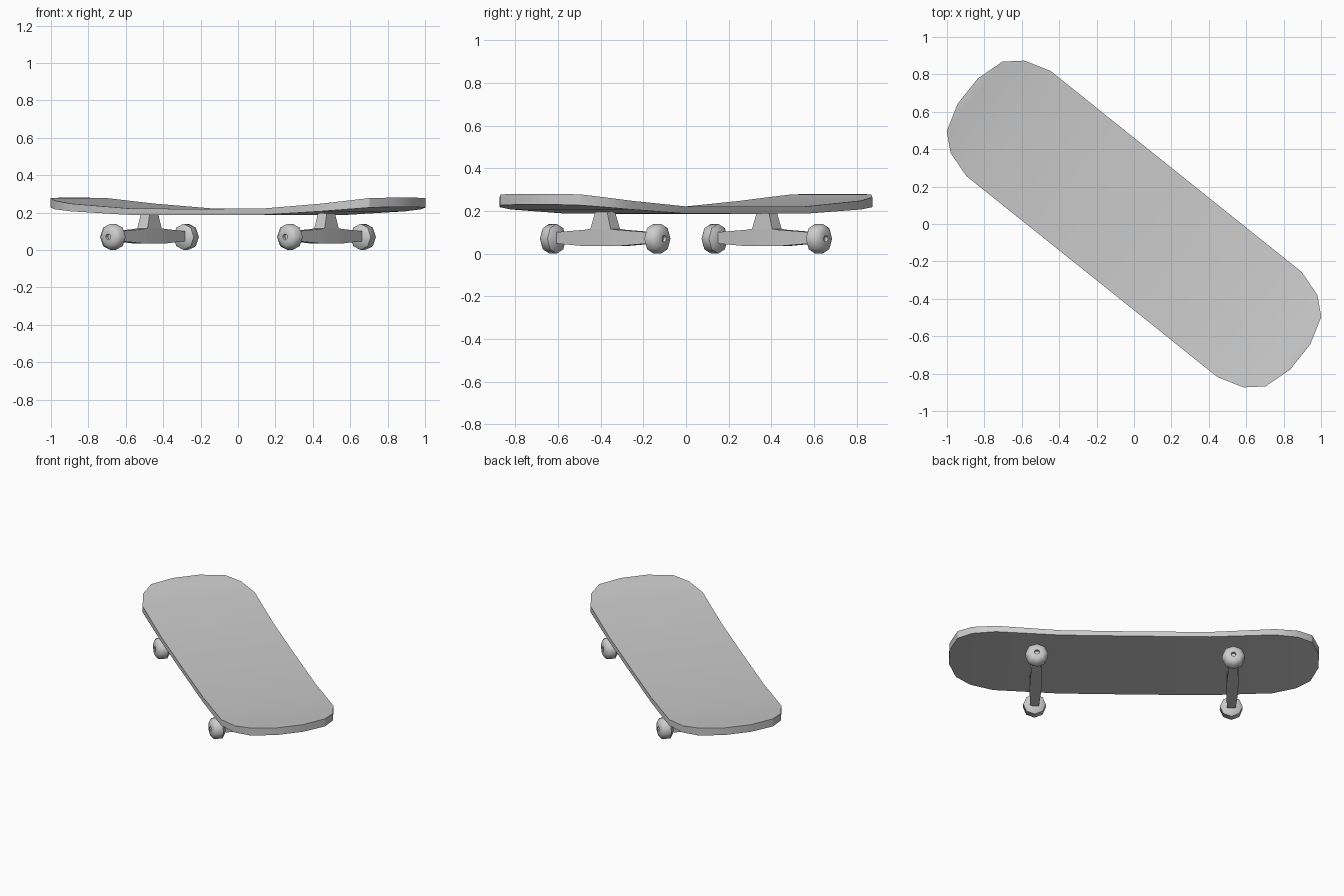
import bpy, bmesh, math
from mathutils import Matrix

if "Cube" in bpy.data.objects:
    bpy.data.objects.remove(bpy.data.objects["Cube"])

# Board axis runs diagonally: local x = along the deck, local y = across it
TURN = math.atan2(-0.625, 0.781)


def finish(bm, name, place, angle):
    """Turn a bmesh into a named, shaded object placed in the board frame."""
    bmesh.ops.recalc_face_normals(bm, faces=bm.faces)
    mesh = bpy.data.meshes.new(name)
    bm.to_mesh(mesh)
    bm.free()
    ob = bpy.data.objects.new(name, mesh)
    bpy.context.collection.objects.link(ob)
    ob.matrix_world = Matrix.Rotation(TURN, 4, 'Z') @ place
    bpy.ops.object.select_all(action='DESELECT')
    ob.select_set(True)
    bpy.context.view_layer.objects.active = ob
    bpy.ops.object.shade_smooth_by_angle(angle=math.radians(angle))
    return ob


def loft(sections):
    """Skin a list of equal-length closed sections and cap both ends."""
    bm = bmesh.new()
    rings = [[bm.verts.new(p) for p in s] for s in sections]
    n = len(rings[0])
    for a, b in zip(rings, rings[1:]):
        for i in range(n):
            j = (i + 1) % n
            bm.faces.new((a[i], a[j], b[j], b[i]))
    bm.faces.new(rings[0])
    bm.faces.new(rings[-1])
    return bm


# Deck: stations of (distance, half width, bottom z, top z), mirrored end to end
half = [(0.10, 0.36, 0.187, 0.22), (0.46, 0.36, 0.188, 0.222),
        (0.86, 0.36, 0.207, 0.248), (1.003, 0.316, 0.218, 0.264),
        (1.092, 0.238, 0.227, 0.278), (1.138, 0.085, 0.231, 0.28)]
stations = [(-u, w, b, t) for u, w, b, t in reversed(half)] + half
finish(loft([[(u, -w, b), (u, w, b), (u, w, t), (u, -w, t)]
             for u, w, b, t in stations]), "deck", Matrix(), 30)


def make_hanger(name, place):
    # Axle beam: (across, half depth, bottom z, top z)
    side = [(0.07, 0.036, 0.035, 0.115), (0.095, 0.035, 0.035, 0.112),
            (0.285, 0.026, 0.048, 0.10)]
    beam = [(-v, d, b, t) for v, d, b, t in reversed(side)] + side
    bm = loft([[(-d, v, b), (d, v, b), (d, v, t), (-d, v, t)]
               for v, d, b, t in beam])
    finish(bm, name + "_axle_beam", place, 20)
    # Tapered post up to the deck
    post = [(0.036, 0.068, 0.10), (0.035, 0.06, 0.118), (0.03, 0.034, 0.2)]
    bm = loft([[(-d, -v, z), (d, -v, z), (d, v, z), (-d, v, z)]
               for d, v, z in post])
    finish(bm, name + "_post", place, 20)


def make_wheel(name, place):
    # Eight-sided wheel spun about the axle, with a small recessed hub
    profile = [(-0.042, 0.044), (-0.022, 0.07), (0.022, 0.07),
               (0.042, 0.046), (0.042, 0.016), (0.026, 0.014)]
    ring = [k * math.tau / 8 for k in range(8)]
    bm = loft([[(r * math.cos(a), y, r * math.sin(a)) for a in ring]
               for y, r in profile])
    finish(bm, name, place, 50)


# Two trucks, each with a pair of wheels facing outward
for label, turn in (("front", 0), ("rear", math.pi)):
    base = Matrix.Rotation(turn, 4, 'Z') @ Matrix.Translation((0.606, 0, 0))
    make_hanger(label + "_truck", base)
    for tag, spin in (("left", 0), ("right", math.pi)):
        place = (base @ Matrix.Rotation(spin, 4, 'Z')
                 @ Matrix.Translation((0, 0.313, 0.07)))
        make_wheel(label + "_wheel_" + tag, place)
